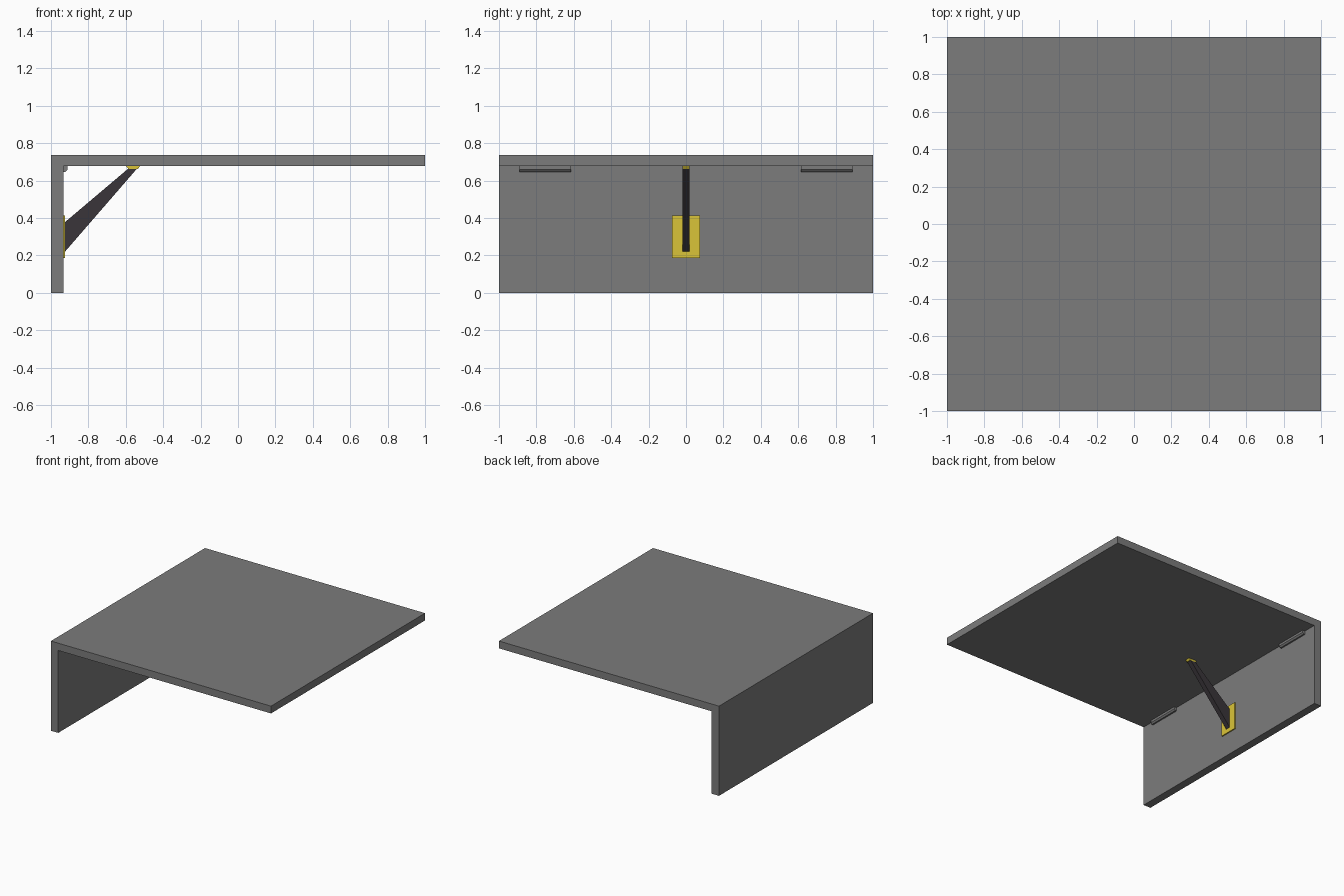
import bpy
import bmesh

cube = bpy.data.objects.get("Cube")
if cube:
    bpy.data.objects.remove(cube, do_unlink=True)


def material(name, rgb):
    m = bpy.data.materials.new(name)
    m.use_nodes = True
    m.diffuse_color = (*rgb, 1)
    bsdf = next(n for n in m.node_tree.nodes if n.type == 'BSDF_PRINCIPLED')
    bsdf.inputs["Base Color"].default_value = (*rgb, 1)
    return m


grey = material("slab grey", (0.20, 0.20, 0.20))
yellow = material("plate yellow", (0.70, 0.55, 0.04))
dark = material("strut dark", (0.042, 0.036, 0.042))


def prism(name, profile, y0, y1, mat):
    """Extrude an x-z profile along y."""
    bm = bmesh.new()
    face = bm.faces.new([bm.verts.new((x, y0, z)) for x, z in profile])
    out = bmesh.ops.extrude_face_region(bm, geom=[face])
    moved = [v for v in out["geom"] if isinstance(v, bmesh.types.BMVert)]
    bmesh.ops.translate(bm, verts=moved, vec=(0, y1 - y0, 0))
    bmesh.ops.recalc_face_normals(bm, faces=bm.faces[:])
    mesh = bpy.data.meshes.new(name)
    bm.to_mesh(mesh)
    bm.free()
    mesh.materials.append(mat)
    obj = bpy.data.objects.new(name, mesh)
    bpy.context.collection.objects.link(obj)
    return obj


def rect(x0, x1, z0, z1):
    return [(x0, z0), (x1, z0), (x1, z1), (x0, z1)]


TOP, UNDER, WALL = 0.737, 0.677, -0.934

# Roof slab and its supporting wall
prism("roof_slab", rect(-1, 1, UNDER, TOP), -1, 1, grey)
prism("wall", rect(-1, WALL, 0, UNDER), -1, 1, grey)

# Chamfered hinges in the inner corner
hinge = [(WALL, UNDER), (WALL, 0.647), (-0.922, 0.647),
         (-0.912, 0.659), (-0.912, UNDER)]
for side, y0 in (("front", -0.89), ("back", 0.615)):
    prism(side + "_hinge", hinge, y0, y0 + 0.275, grey)

# Mounting plates for the strut
prism("wall_plate", rect(WALL, -0.924, 0.187, 0.413), -0.076, 0.076, yellow)
prism("roof_plate", [(-0.60, UNDER), (-0.585, 0.662), (-0.535, 0.662), (-0.525, UNDER)],
      -0.02, 0.02, yellow)

# Diagonal tapering strut
prism("strut", [(-0.925, 0.22), (-0.54, 0.664), (-0.587, 0.664), (-0.925, 0.378)],
      -0.02, 0.02, dark)
